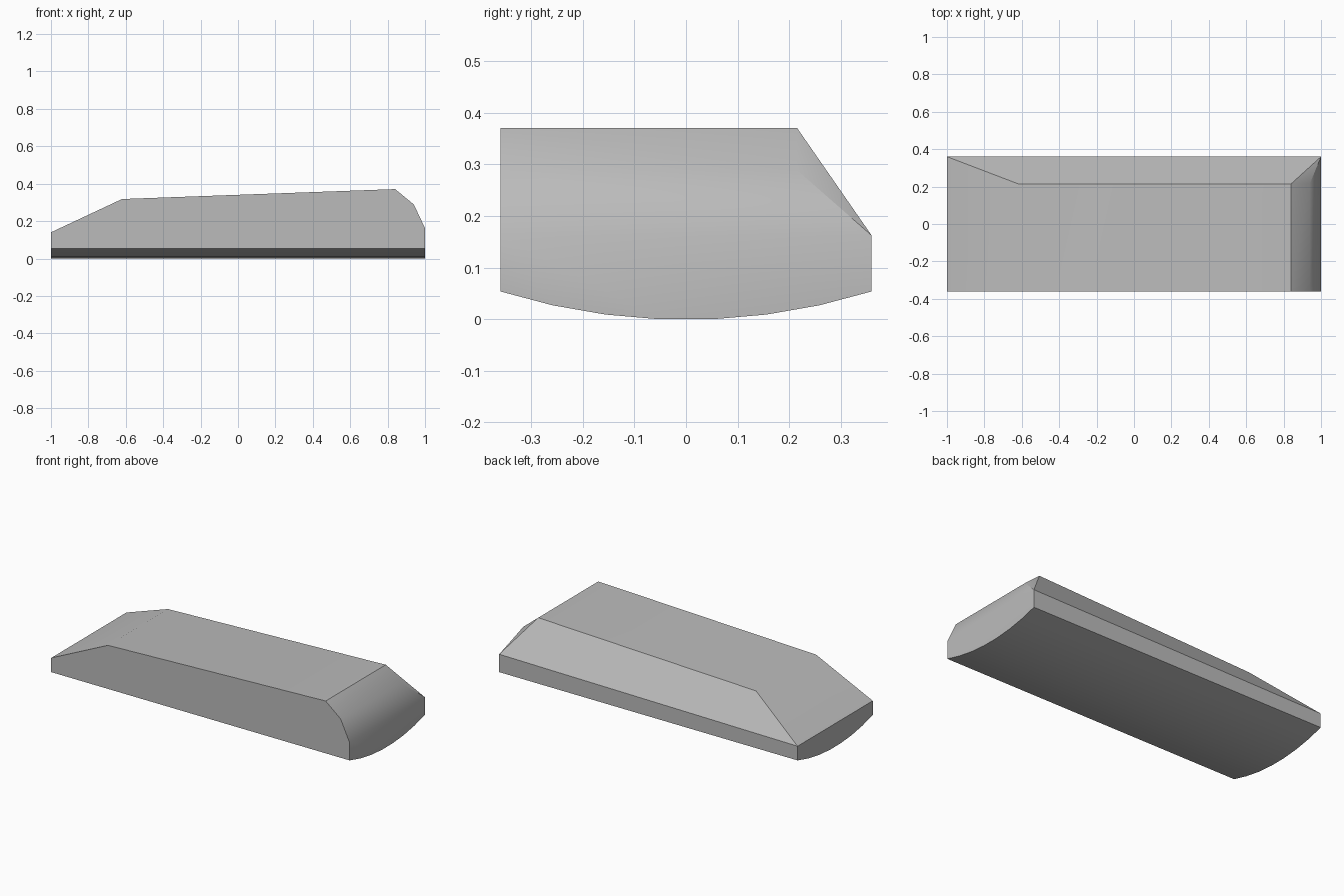
import bpy
import bmesh
import math

default = bpy.data.objects.get("Cube")
if default:
    bpy.data.objects.remove(default, do_unlink=True)

HALF_LENGTH, HALF_WIDTH, SHOULDER_Y = 1.0, 0.36, 0.215
EDGE_Z, SEGMENTS = 0.055, 7

# Single grey finish
grey = bpy.data.materials.new("plain grey")
grey.use_nodes = True
colour = (0.5, 0.5, 0.5, 1)
grey.diffuse_color = colour
grey.node_tree.nodes["Principled BSDF"].inputs["Base Color"].default_value = colour

bm = bmesh.new()

# Bowed underside: one shallow arc repeated at both ends
radius = (HALF_WIDTH ** 2 + EDGE_Z ** 2) / (2 * EDGE_Z)
sweep = math.asin(HALF_WIDTH / radius)
angles = [sweep * (2 * i / SEGMENTS - 1) for i in range(SEGMENTS + 1)]
drop = radius * (1 - math.cos(angles[SEGMENTS // 2]))


def arc(x):
    return [bm.verts.new((x, radius * math.sin(a),
                          max(0, radius * (1 - math.cos(a)) - drop)))
            for a in angles]


low, high = arc(-HALF_LENGTH), arc(HALF_LENGTH)
for i in range(SEGMENTS):
    bm.faces.new((low[i], low[i + 1], high[i + 1], high[i]))

# Upper side profile; the back row leans in at the shoulder
profile = [(-HALF_LENGTH, 0.14), (-0.62, 0.318), (0.84, 0.371),
           (0.94, 0.289), (HALF_LENGTH, 0.162)]
front = [bm.verts.new((x, -HALF_WIDTH, z)) for x, z in profile]
back = [bm.verts.new((x, HALF_WIDTH if abs(x) == HALF_LENGTH else SHOULDER_Y, z))
        for x, z in profile]
for i in range(len(profile) - 1):
    bm.faces.new((front[i], front[i + 1], back[i + 1], back[i]))

# Upright front, end and back walls
bm.faces.new([low[0], high[0]] + front[::-1])
bm.faces.new(low + [back[0], front[0]])
bm.faces.new(high + [back[-1], front[-1]])
bm.faces.new((low[-1], high[-1], back[-1], back[0]))

# Sloping back shoulder and its corner facet
bm.faces.new((back[0], back[1], back[2], back[-1]))
bm.faces.new((back[2], back[3], back[-1]))

bmesh.ops.recalc_face_normals(bm, faces=bm.faces[:])
mesh = bpy.data.meshes.new("bevelled_body")
bm.to_mesh(mesh)
bm.free()
mesh.materials.append(grey)

body = bpy.data.objects.new("bevelled_body", mesh)
bpy.context.collection.objects.link(body)
bpy.ops.object.select_all(action="DESELECT")
body.select_set(True)
bpy.context.view_layer.objects.active = body
bpy.ops.object.shade_smooth_by_angle(angle=math.radians(30))
